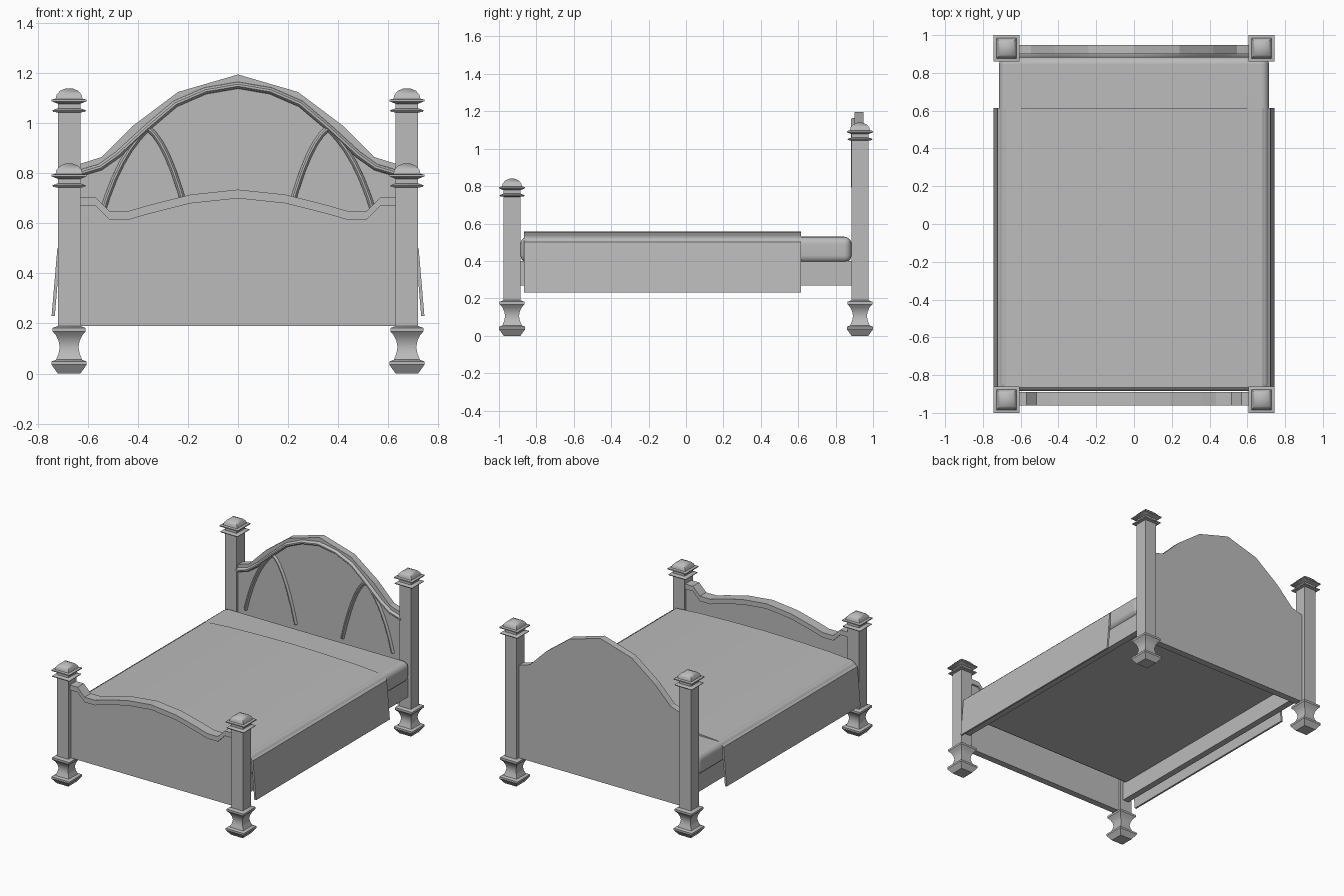
import bpy, bmesh, math
from mathutils import Vector

if "Cube" in bpy.data.objects:
    bpy.data.objects.remove(bpy.data.objects["Cube"], do_unlink=True)

GREY = (0.5, 0.5, 0.5, 1.0)
mat = bpy.data.materials.new("plain grey")
mat.use_nodes = True
mat.diffuse_color = GREY
mat.node_tree.nodes["Principled BSDF"].inputs["Base Color"].default_value = GREY


def finish(name, bm, smooth=None):
    bmesh.ops.recalc_face_normals(bm, faces=bm.faces)
    mesh = bpy.data.meshes.new(name)
    bm.to_mesh(mesh)
    bm.free()
    mesh.materials.append(mat)
    obj = bpy.data.objects.new(name, mesh)
    bpy.context.collection.objects.link(obj)
    if smooth:
        bpy.ops.object.select_all(action="DESELECT")
        obj.select_set(True)
        bpy.context.view_layer.objects.active = obj
        bpy.ops.object.shade_smooth_by_angle(angle=math.radians(smooth))
    return obj


def loft(name, rings, smooth=None):
    """Skin a row of closed rings and cap both ends."""
    bm = bmesh.new()
    rows = [[bm.verts.new(p) for p in ring] for ring in rings]
    n = len(rows[0])
    for a, b in zip(rows, rows[1:]):
        for i in range(n):
            j = (i + 1) % n
            bm.faces.new((a[i], a[j], b[j], b[i]))
    bm.faces.new(rows[0][::-1])
    bm.faces.new(rows[-1])
    return finish(name, bm, smooth)


def box(name, x0, x1, y0, y1, z0, z1):
    rect = [(x0, y0), (x1, y0), (x1, y1), (x0, y1)]
    return loft(name, [[(x, y, z) for x, y in rect] for z in (z0, z1)])


def mirrored(half):
    """Half outline from the centre outwards -> full outline, left to right."""
    return [(-x, z) for x, z in half[:0:-1]] + half


def board(name, top, bottom, y0, y1):
    """Upright slab between two lines of equal length."""
    loft(name, [[(x, y0, z), (x, y1, z), (u, y1, w), (u, y0, w)]
                for (x, z), (u, w) in zip(top, bottom)])


def arc(a, mid, b, steps=7):
    """Curve from a to b passing through mid."""
    a, mid, b = Vector(a), Vector(mid), Vector(b)
    c = 2 * mid - (a + b) / 2
    ts = [i / steps for i in range(steps + 1)]
    return [tuple((1 - t) ** 2 * a + 2 * t * (1 - t) * c + t * t * b) for t in ts]


def moulding(name, path, half_width, y_back, y_front):
    """Rounded bead along a path on the face of the headboard."""
    pts = [Vector(p) for p in path]
    rings = []
    for i, p in enumerate(pts):
        t = (pts[min(i + 1, len(pts) - 1)] - pts[max(i - 1, 0)]).normalized()
        n = Vector((-t.y, t.x)) * half_width
        ring = []
        for k in range(6):
            ang = math.pi * k / 5
            q = p + n * math.cos(ang)
            ring.append((q.x, y_back + (y_front - y_back) * math.sin(ang), q.y))
        rings.append(ring)
    loft(name, rings, 40)


# Square turned posts: (half width, height) profiles
FOOT = [(.045, 0), (.07, .035), (.07, .048), (.052, .055), (.042, .08), (.037, .105),
        (.042, .13), (.052, .152), (.066, .168), (.066, .182), (.045, .19)]
CAP = [(.045, -.097), (.064, -.094), (.067, -.088), (.045, -.08), (.045, -.062),
       (.07, -.052), (.07, -.045), (.054, -.042), (.05, -.026), (.036, -.01), (.012, 0)]
CORNERS = [(-1, -1), (1, -1), (1, 1), (-1, 1)]
for end, y, height in (("front", -.93, .84), ("back", .93, 1.14)):
    profile = FOOT + [(r, height + z) for r, z in CAP]
    for side, x in (("left", .675), ("right", -.675)):
        loft(f"{end}_{side}_post",
             [[(x + sx * r, y + sy * r, z) for sx, sy in CORNERS] for r, z in profile], 35)

# Headboard panel with a low arched top
head = mirrored([(0, 1.195), (.24, 1.125), (.42, .99), (.545, .865), (.64, .835)])
board("headboard", head, [(x, .19) for x, z in head], .9, .948)

# Arch bead and curved braces
arch = mirrored([(0, 1.152), (.13, 1.13), (.25, 1.078), (.36, .985),
                 (.48, .875), (.55, .825), (.64, .798)])
moulding("headboard_arch", arch, .014, .902, .88)
for side, s in (("left", 1), ("right", -1)):
    inner = arc((.36, .98), (.27, .84), (.18, .54))
    outer = arc((.36, .98), (.48, .81), (.57, .54))
    moulding(f"inner_brace_{side}", [(s * x, z) for x, z in inner], .012, .902, .884)
    moulding(f"outer_brace_{side}", [(s * x, z) for x, z in outer], .012, .902, .884)

# Footboard panel and its projecting wavy cap
wave = mirrored([(0, .735), (.19, .715), (.36, .672), (.435, .65),
                 (.515, .65), (.57, .705), (.64, .705)])
board("footboard", [(x, z - .01) for x, z in wave], [(x, .19) for x, z in wave], -.948, -.902)
board("footboard_cap", wave, [(x, z - .035) for x, z in wave], -.96, -.89)

# Side rails
for side, s in (("left", 1), ("right", -1)):
    box(f"side_rail_{side}", s * .65, s * .695, -.9, .9, .27, .4)

# Mattress with soft edges
mattress = box("mattress", -.715, .715, -.885, .885, .39, .53)
bevel = mattress.modifiers.new("soft_edges", "BEVEL")
bevel.width, bevel.segments = .04, 4
mattress.data.shade_smooth()
mattress.modifiers.new("even_shading", "WEIGHTED_NORMAL")

# Blanket: gently crowned top with hanging sides
outer = mirrored([(0, .557), (.25, .553), (.5, .545), (.68, .532), (.722, .5), (.745, .23)])
inner = mirrored([(0, .545), (.25, .541), (.5, .533), (.67, .52), (.71, .495), (.732, .23)])
section = outer + inner[::-1]
loft("blanket", [[(x, y, z) for x, z in section] for y in (-.865, .615)], 30)
